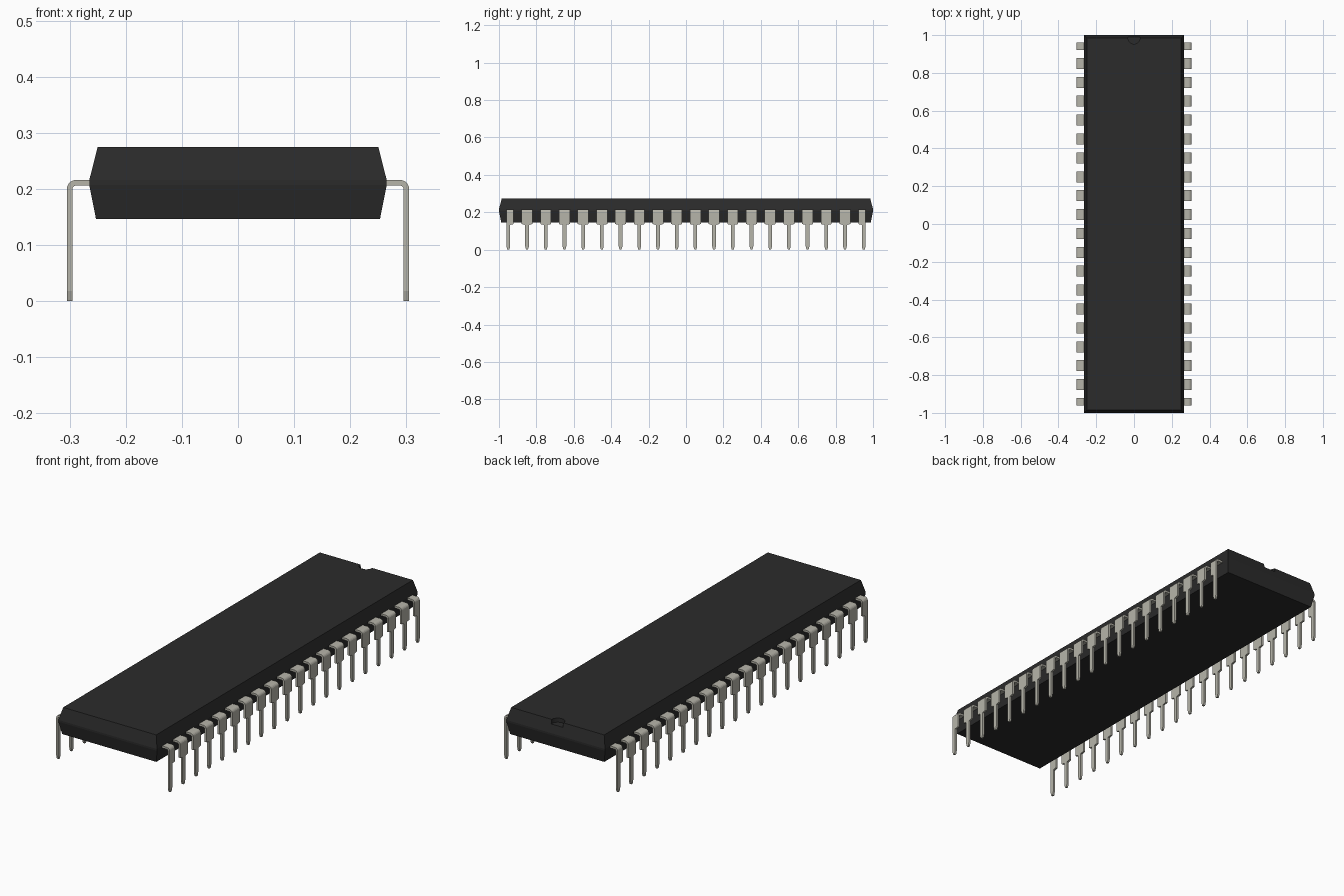
import bpy, bmesh, math

if "Cube" in bpy.data.objects:
    bpy.data.objects.remove(bpy.data.objects["Cube"])

def material(name, rgb):
    m = bpy.data.materials.new(name)
    m.diffuse_color = (*rgb, 1)
    m.use_nodes = True
    m.node_tree.nodes["Principled BSDF"].inputs["Base Color"].default_value = m.diffuse_color
    return m

def make_object(name, bm, mat=None):
    bmesh.ops.recalc_face_normals(bm, faces=bm.faces)
    me = bpy.data.meshes.new(name)
    bm.to_mesh(me)
    bm.free()
    ob = bpy.data.objects.new(name, me)
    bpy.context.collection.objects.link(ob)
    if mat:
        me.materials.append(mat)
    return ob

def loft(bm, rings):
    """Skin a list of four-cornered rings and cap both ends."""
    vs = [[bm.verts.new(p) for p in r] for r in rings]
    for a, b in zip(vs, vs[1:]):
        for i in range(4):
            j = (i + 1) % 4
            bm.faces.new((a[i], a[j], b[j], b[i]))
    bm.faces.new(vs[0])
    bm.faces.new(vs[-1])

black = material("black_plastic", (0.024, 0.024, 0.024))
metal = material("tin_plate", (0.47, 0.46, 0.40))

# Body: two drafted halves meeting at a narrow parting band
bm = bmesh.new()
sections = [(0.253, 0.988, 0.146), (0.265, 1.0, 0.207),
            (0.265, 1.0, 0.216), (0.25, 0.985, 0.275)]
loft(bm, [[(-x, -y, z), (x, -y, z), (x, y, z), (-x, y, z)] for x, y, z in sections])
body = make_object("package_body", bm, black)

# Orientation notch in the top edge of the back end
bm = bmesh.new()
bmesh.ops.create_cone(bm, cap_ends=True, segments=24, radius1=0.032, radius2=0.032, depth=0.06)
bmesh.ops.translate(bm, verts=bm.verts, vec=(0, 0.985, 0.285))
cutter = make_object("notch_cutter", bm, black)
cutter.hide_render = True
cutter.hide_set(True)
cut = body.modifiers.new("notch", 'BOOLEAN')
cut.operation = 'DIFFERENCE'
cut.solver = 'EXACT'
cut.object = cutter

# Pins: flat strip bent downwards, wide shoulder, thin leg, tapered tip
T, X_OUT, Z_TOP, R = 0.010, 0.305, 0.216, 0.016
WIDE, THIN, TIP = 0.029, 0.010, 0.005

def pin(bm, y, low, high):
    path = [((0.255, Z_TOP), (0.255, Z_TOP - T), low, high)]
    for i in range(6):
        a = math.radians(90 - 18 * i)
        c, s = math.cos(a), math.sin(a)
        cx, cz = X_OUT - R, Z_TOP - R
        path.append(((cx + R * c, cz + R * s),
                     (cx + (R - T) * c, cz + (R - T) * s), low, high))
    for z, lo, hi in [(0.137, low, high), (0.133, THIN, THIN),
                      (0.018, THIN, THIN), (0.0, TIP, TIP)]:
        path.append(((X_OUT, z), (X_OUT - T, z), lo, hi))
    loft(bm, [[(o[0], y - lo, o[1]), (o[0], y + hi, o[1]),
               (i[0], y + hi, i[1]), (i[0], y - lo, i[1])] for o, i, lo, hi in path])

bm = bmesh.new()
for k in range(20):
    # end pins have their outward shoulder trimmed off
    pin(bm, -0.95 + 0.1 * k, THIN if k == 0 else WIDE, THIN if k == 19 else WIDE)
pins = make_object("pin_rows", bm, metal)
mirror = pins.modifiers.new("other_side", 'MIRROR')
mirror.use_axis = (True, False, False)
mirror.use_mirror_merge = False
